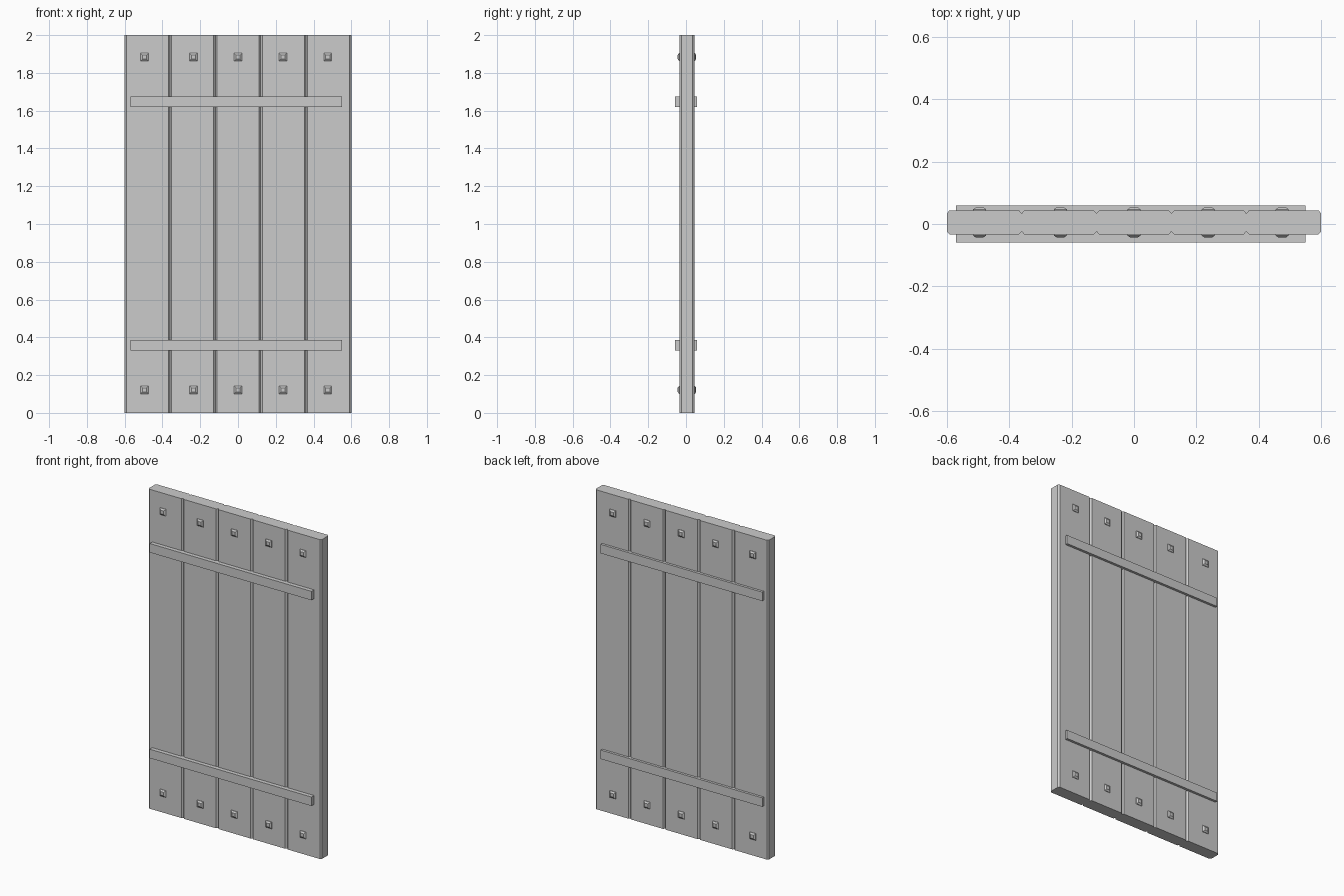
import bpy, bmesh

if "Cube" in bpy.data.objects:
    bpy.data.objects.remove(bpy.data.objects["Cube"])

Y_FRONT, Y_BACK = -0.034, 0.044   # plank faces
Y_BAR = 0.0595                    # outer face of the cross bars
HEIGHT = 2.0


def prism(name, rings):
    """Closed solid from a stack of equal-length point rings."""
    bm = bmesh.new()
    loops = [[bm.verts.new(p) for p in ring] for ring in rings]
    n = len(loops[0])
    for a, b in zip(loops, loops[1:]):
        for i in range(n):
            j = (i + 1) % n
            bm.faces.new((a[i], a[j], b[j], b[i]))
    bm.faces.new(loops[0][::-1])
    bm.faces.new(loops[-1])
    bmesh.ops.recalc_face_normals(bm, faces=bm.faces)
    mesh = bpy.data.meshes.new(name)
    bm.to_mesh(mesh)
    bm.free()
    obj = bpy.data.objects.new(name, mesh)
    bpy.context.collection.objects.link(obj)
    return obj


def rect(x, z, hx, hz, y):
    return [(x - hx, y, z - hz), (x + hx, y, z - hz),
            (x + hx, y, z + hz), (x - hx, y, z + hz)]


# Planks with chamfered long edges, forming V grooves where they meet
cx, cy = 0.009, 0.01
edges = [-0.6, -0.36, -0.12, 0.12, 0.36, 0.6]
for i, (l, r) in enumerate(zip(edges, edges[1:])):
    outline = [(l + cx, Y_FRONT), (r - cx, Y_FRONT), (r, Y_FRONT + cy), (r, Y_BACK - cy),
               (r - cx, Y_BACK), (l + cx, Y_BACK), (l, Y_BACK - cy), (l, Y_FRONT + cy)]
    prism(f"plank_{i + 1}", [[(x, y, z) for x, y in outline] for z in (0, HEIGHT)])

# Cross bars and tapered square studs on both faces
stud_x = [-0.495, -0.236, 0.0, 0.238, 0.475]
for side, face, out in (("front", Y_FRONT, -1), ("back", Y_BACK, 1)):
    for level, bar_z, stud_z in (("lower", 0.359, 0.122), ("upper", 1.647, 1.884)):
        prism(f"{side}_{level}_bar",
              [rect(-0.01, bar_z, 0.56, 0.028, y) for y in (face - out * 0.012, out * Y_BAR)])
        for i, x in enumerate(stud_x):
            prism(f"{side}_{level}_stud_{i + 1}",
                  [rect(x, stud_z, 0.021, 0.021, face - out * 0.004),
                   rect(x, stud_z, 0.021, 0.021, face + out * 0.003),
                   rect(x, stud_z, 0.011, 0.011, face + out * 0.010)])
